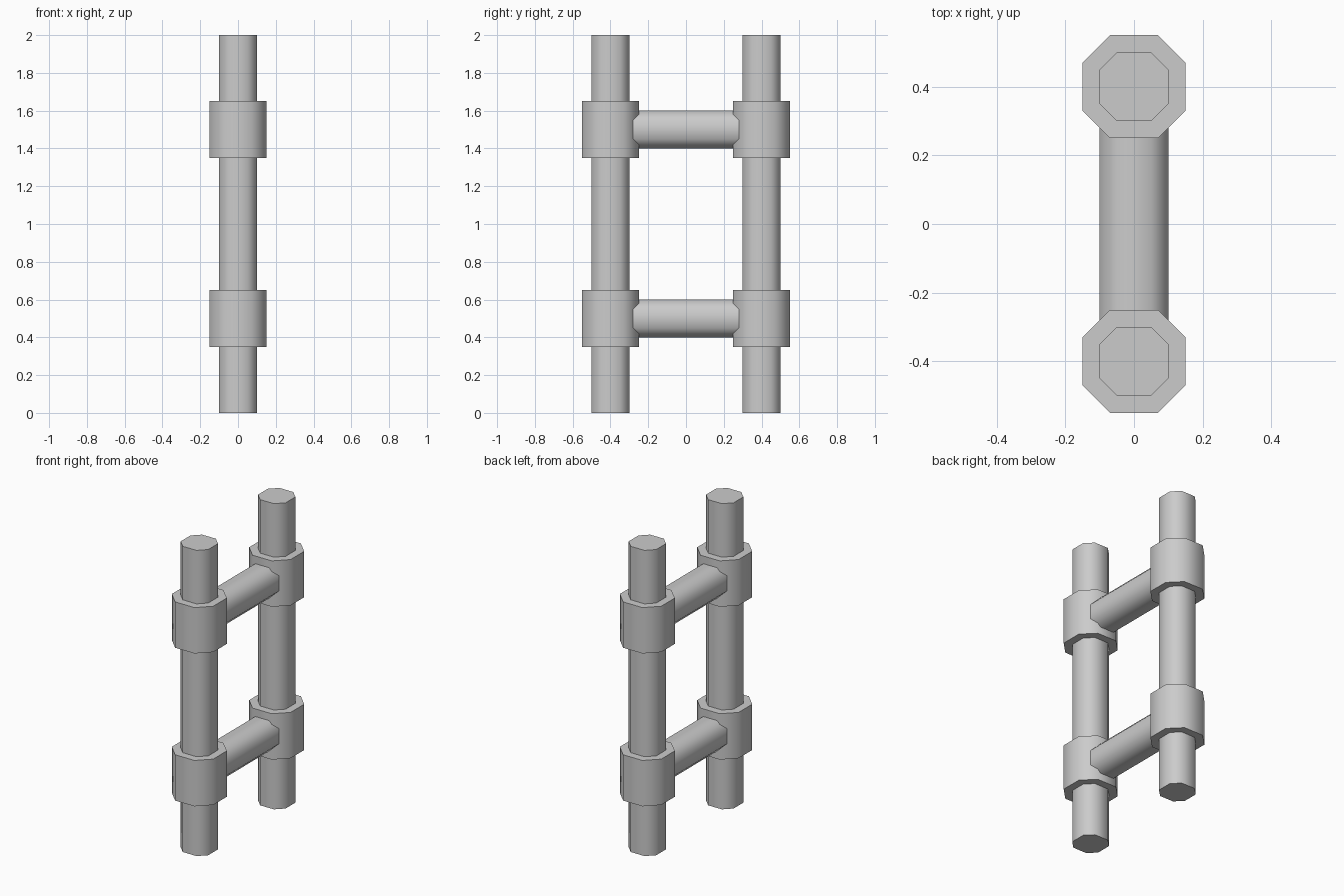
import bpy, bmesh, math
from mathutils import Matrix

if "Cube" in bpy.data.objects:
    bpy.data.objects.remove(bpy.data.objects["Cube"])


def octagon_prism(name, half, flat, length, location, along_y=False):
    """Eight-sided bar: half = half width, flat = half length of a straight side."""
    pts = [(half, -flat), (half, flat), (flat, half), (-flat, half),
           (-half, flat), (-half, -flat), (-flat, -half), (flat, -half)]
    bm = bmesh.new()
    base = bm.faces.new([bm.verts.new((x, y, -length / 2)) for x, y in pts])
    ext = bmesh.ops.extrude_face_region(bm, geom=[base], use_keep_orig=True)
    top = [v for v in ext["geom"] if isinstance(v, bmesh.types.BMVert)]
    bmesh.ops.translate(bm, verts=top, vec=(0, 0, length))
    if along_y:
        bmesh.ops.rotate(bm, verts=bm.verts, matrix=Matrix.Rotation(math.pi / 2, 3, 'X'))
    bmesh.ops.recalc_face_normals(bm, faces=bm.faces)
    mesh = bpy.data.meshes.new(name)
    bm.to_mesh(mesh)
    bm.free()
    obj = bpy.data.objects.new(name, mesh)
    obj.location = location
    bpy.context.collection.objects.link(obj)
    # Smooth the long sides, keep the end caps crisp
    bpy.ops.object.select_all(action='DESELECT')
    obj.select_set(True)
    bpy.context.view_layer.objects.active = obj
    bpy.ops.object.shade_smooth_by_angle(angle=math.radians(60))
    return obj


LEVELS = (("lower", 0.5), ("upper", 1.5))

# Upright poles with a collar at each rung level
for side, y in (("front", -0.4), ("back", 0.4)):
    octagon_prism(f"{side}_pole", 0.10, 0.05, 2.0, (0, y, 1.0))
    for level, z in LEVELS:
        octagon_prism(f"{side}_{level}_collar", 0.15, 0.07, 0.3, (0, y, z))

# Rungs joining the collars
for level, z in LEVELS:
    octagon_prism(f"{level}_rung", 0.10, 0.05, 0.6, (0, 0, z), along_y=True)
